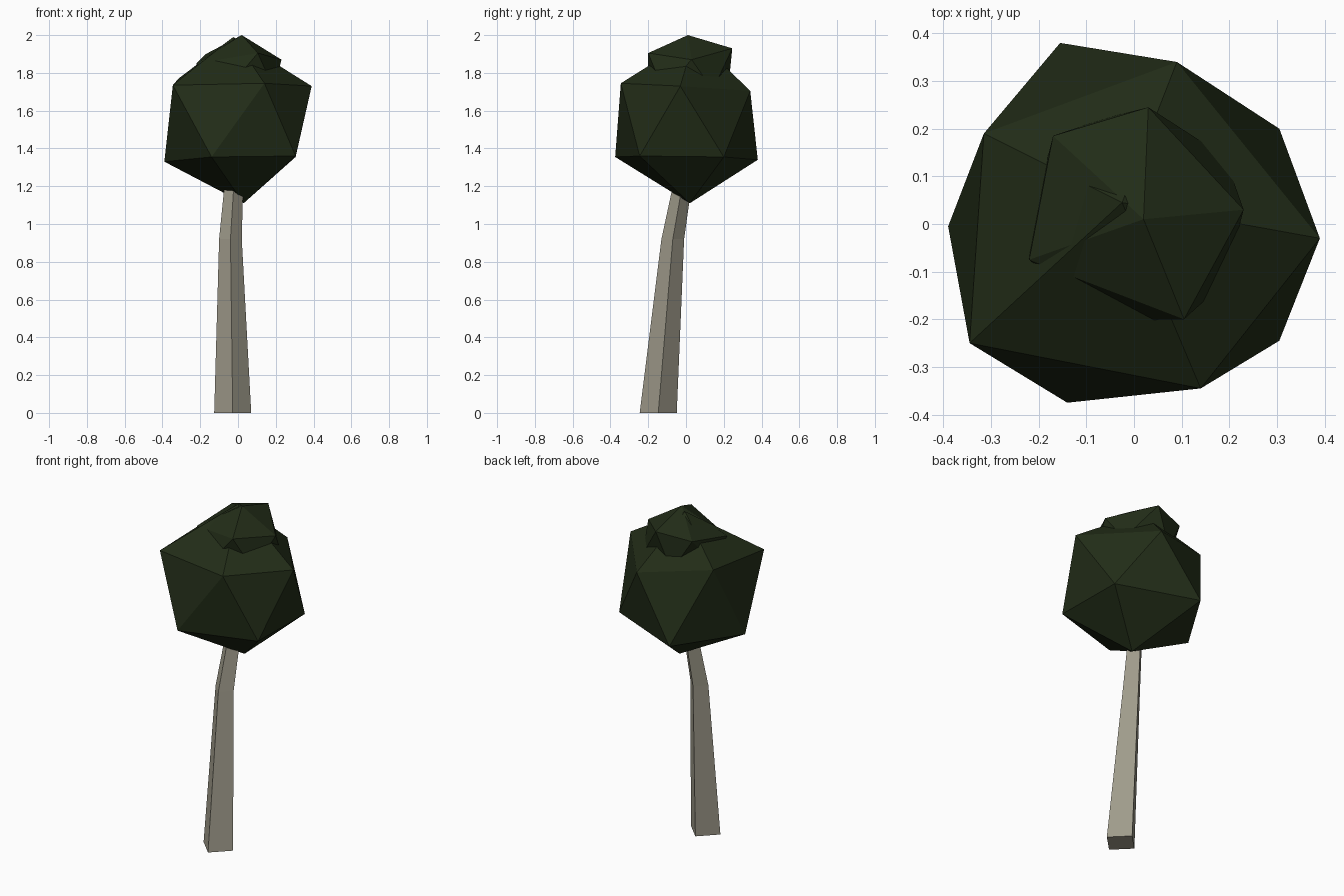
import bpy, bmesh
from mathutils import Vector

if "Cube" in bpy.data.objects:
    bpy.data.objects.remove(bpy.data.objects["Cube"])


def material(name, rgb):
    m = bpy.data.materials.new(name)
    m.diffuse_color = (*rgb, 1)
    m.use_nodes = True
    m.node_tree.nodes["Principled BSDF"].inputs["Base Color"].default_value = m.diffuse_color
    return m


def add_object(name, bm, mat):
    bmesh.ops.recalc_face_normals(bm, faces=bm.faces[:])
    me = bpy.data.meshes.new(name)
    bm.to_mesh(me)
    bm.free()
    me.materials.append(mat)
    ob = bpy.data.objects.new(name, me)
    bpy.context.collection.objects.link(ob)
    return ob


def foliage(name, center, radius, squash, points, mat):
    """Icosahedron whose corners are pulled to the nearest irregular points."""
    bm = bmesh.new()
    bmesh.ops.create_icosphere(bm, subdivisions=1, radius=radius)
    c = Vector(center)
    for v in bm.verts:
        p = c + Vector((v.co.x, v.co.y, v.co.z * squash))
        near = min((Vector(q) for q in points), key=lambda q: (q - p).length)
        v.co = near if (near - p).length < radius * 0.45 else p
    return add_object(name, bm, mat)


bark = material("bark", (0.35, 0.33, 0.26))
leaf = material("leaf", (0.016, 0.026, 0.009))

# Leaning four-sided trunk: (centre x, centre y, z, half diagonal)
bm = bmesh.new()
rings = []
for x, y, z, r in [(-0.028, -0.147, 0, 0.098), (-0.04, -0.07, 0.92, 0.06),
                   (-0.01, 0.015, 1.4, 0.042)]:
    rings.append([bm.verts.new((x + r * a, y + r * b, z))
                  for a, b in ((1, 0), (0, 1), (-1, 0), (0, -1))])
for lo, hi in zip(rings, rings[1:]):
    for i in range(4):
        j = (i + 1) % 4
        bm.faces.new((lo[i], lo[j], hi[j], hi[i]))
bm.faces.new(rings[0][::-1])
bm.faces.new(rings[-1])
add_object("trunk", bm, bark)

# Main crown
foliage("crown", (0, 0, 1.55), 0.43, 1, [
    (0.03, 0.02, 1.11), (-0.025, 0.045, 1.99),
    (0.305, -0.245, 1.36), (-0.14, -0.375, 1.355), (-0.39, -0.005, 1.33),
    (-0.155, 0.38, 1.34), (0.305, 0.2, 1.355),
    (0.14, -0.345, 1.745), (-0.345, -0.25, 1.735), (-0.315, 0.19, 1.77),
    (0.09, 0.34, 1.705), (0.39, -0.03, 1.73)], leaf)

# Small tuft on top, mostly sunk into the crown
foliage("top_tuft", (0.01, 0.01, 1.8), 0.25, 0.8, [
    (0.02, 0.01, 2.0), (0.105, -0.2, 1.905), (-0.22, -0.075, 1.85),
    (-0.17, 0.185, 1.9), (0.03, 0.245, 1.93), (0.23, 0.03, 1.87)], leaf)
